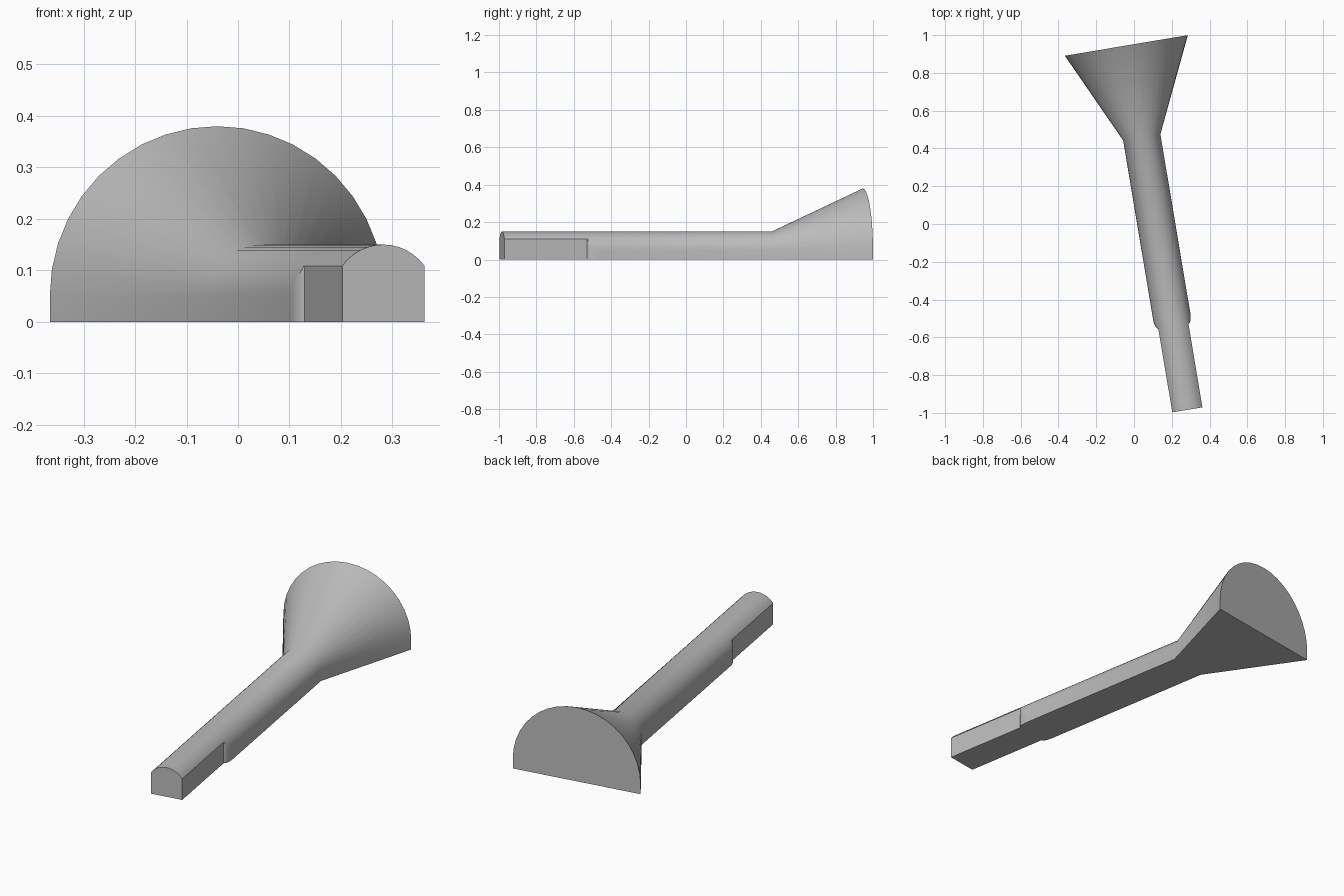
import bpy
import bmesh
from math import cos, sin, pi, radians
from mathutils import Matrix, Vector

cube = bpy.data.objects.get("Cube")
if cube:
    bpy.data.objects.remove(cube)

AXIS_HEIGHT = 0.05
HALF_STEPS = 20
FLAT = 0.1 * cos(pi / 5)

# Stations along the axis: distance, arch radius, half width between side flats
stations = [
    (0.0, 0.1, FLAT),
    (0.448, 0.1, FLAT),
    (0.453, 0.1, 0.088),
    (0.462, 0.1, 0.0935),
    (0.475, 0.1, 0.0975),
    (0.495, 0.1, 0.1),
    (1.463, 0.1, 0.1),
    (1.956, 0.33, 0.33),
]


def arch(bm, dist, radius, half):
    """Round-topped section standing on the floor, trimmed by side flats."""
    pts = [(half, 0)]
    for i in range(HALF_STEPS + 1):
        a = pi * i / HALF_STEPS
        x = max(-half, min(half, radius * cos(a)))
        pts.append((x, AXIS_HEIGHT + radius * sin(a)))
    pts.append((-half, 0))
    return [bm.verts.new((x, dist, z)) for x, z in pts]


# Shank, round shaft and flared mouth lofted as one solid
bm = bmesh.new()
rings = [arch(bm, *s) for s in stations]
for a, b in zip(rings, rings[1:]):
    for i in range(len(a)):
        j = (i + 1) % len(a)
        bm.faces.new((a[i], a[j], b[j], b[i]))
bm.faces.new(rings[0])
bm.faces.new(rings[-1])
bmesh.ops.recalc_face_normals(bm, faces=bm.faces)

# Turn the axis and set it on the floor
place = Matrix.Translation(Vector((0.2825, -0.984, 0))) @ Matrix.Rotation(radians(9.5), 4, "Z")
bmesh.ops.transform(bm, matrix=place, verts=bm.verts)

mesh = bpy.data.meshes.new("flared_shaft")
bm.to_mesh(mesh)
bm.free()
body = bpy.data.objects.new("flared_shaft", mesh)
bpy.context.collection.objects.link(body)

# Plain grey
grey = bpy.data.materials.new("plain_grey")
grey.use_nodes = True
colour = (0.5, 0.5, 0.5, 1)
grey.diffuse_color = colour
grey.node_tree.nodes["Principled BSDF"].inputs["Base Color"].default_value = colour
mesh.materials.append(grey)

bpy.ops.object.select_all(action="DESELECT")
body.select_set(True)
bpy.context.view_layer.objects.active = body
bpy.ops.object.shade_smooth_by_angle(angle=radians(30))
